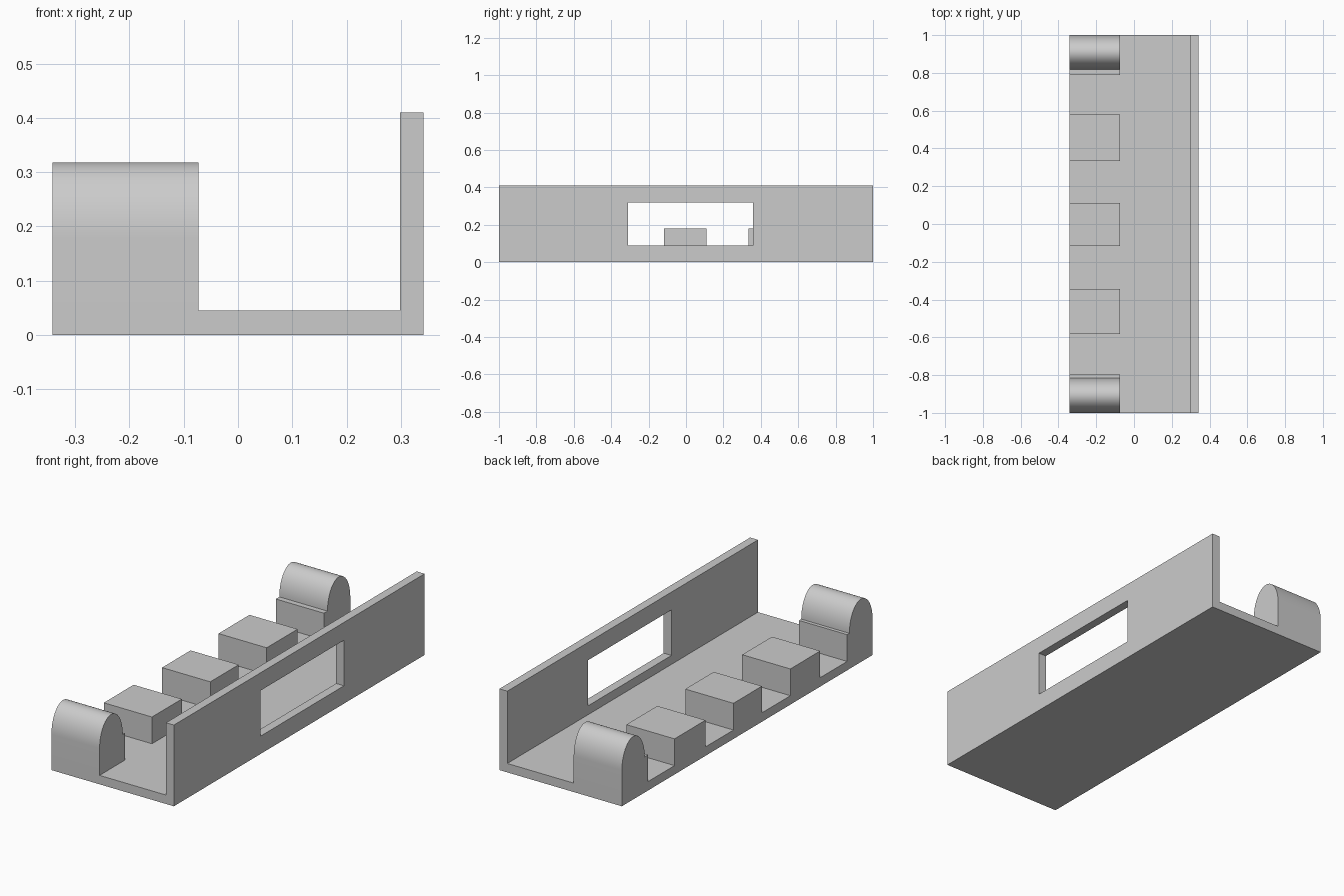
import bpy, bmesh, math

if "Cube" in bpy.data.objects:
    bpy.data.objects.remove(bpy.data.objects["Cube"])

grey = bpy.data.materials.new("light grey")
grey.use_nodes = True
grey.diffuse_color = (0.6, 0.6, 0.6, 1)
grey.node_tree.nodes["Principled BSDF"].inputs["Base Color"].default_value = grey.diffuse_color

HALF_X, FLOOR, STEP = 0.342, 0.045, 0.18
INNER_X = -0.073      # inner edge of the blocks
WALL_X = 0.298        # inner face of the tall wall


def extrude_profile(name, points, x0, x1):
    """Closed outline in (y, z), extruded along x."""
    bm = bmesh.new()
    face = bm.faces.new([bm.verts.new((x0, y, z)) for y, z in points])
    new = bmesh.ops.extrude_face_region(bm, geom=[face])["geom"]
    verts = [v for v in new if isinstance(v, bmesh.types.BMVert)]
    bmesh.ops.translate(bm, verts=verts, vec=(x1 - x0, 0, 0))
    bmesh.ops.recalc_face_normals(bm, faces=bm.faces)
    mesh = bpy.data.meshes.new(name)
    bm.to_mesh(mesh)
    bm.free()
    mesh.materials.append(grey)
    obj = bpy.data.objects.new(name, mesh)
    bpy.context.collection.objects.link(obj)
    return obj


def box(name, x0, x1, y0, y1, z0, z1):
    return extrude_profile(name, [(y0, z0), (y1, z0), (y1, z1), (y0, z1)], x0, x1)


def activate(obj):
    bpy.ops.object.select_all(action="DESELECT")
    obj.select_set(True)
    bpy.context.view_layer.objects.active = obj


# Floor plate and tall side wall
box("floor_plate", -HALF_X, WALL_X, -1, 1, 0, FLOOR)
wall = box("side_wall", WALL_X, HALF_X, -1, 1, 0, 0.41)

# Window opening through the wall
cutter = box("window_cutter", 0.2, 0.45, -0.31, 0.357, 0.09, 0.32)
cutter.hide_render = True
cut = wall.modifiers.new("window", "BOOLEAN")
cut.operation, cut.solver, cut.object = "DIFFERENCE", "EXACT", cutter
activate(wall)
bpy.ops.object.modifier_apply(modifier="window")
bpy.data.objects.remove(cutter)

# Low blocks between the end posts
for name, y0, y1 in (("front", -0.582, -0.344), ("middle", -0.117, 0.11), ("back", 0.333, 0.58)):
    box(name + "_block", -HALF_X, INNER_X, y0, y1, FLOOR, STEP)

# End posts with an elliptical top and a narrow inner ledge
for name, side, ledge, arch in (("front", -1, 0.797, 0.815), ("back", 1, 0.79, 0.818)):
    mid, radius = (1 + arch) / 2, (1 - arch) / 2
    outline = [(side * ledge, STEP), (side * ledge, FLOOR), (side, FLOOR)]
    for i in range(33):
        a = math.pi * i / 32
        outline.append((side * (mid + radius * math.cos(a)), STEP + 0.138 * math.sin(a)))
    post = extrude_profile(name + "_post", outline, -HALF_X, INNER_X)
    activate(post)
    bpy.ops.object.shade_smooth_by_angle(angle=math.radians(30))
